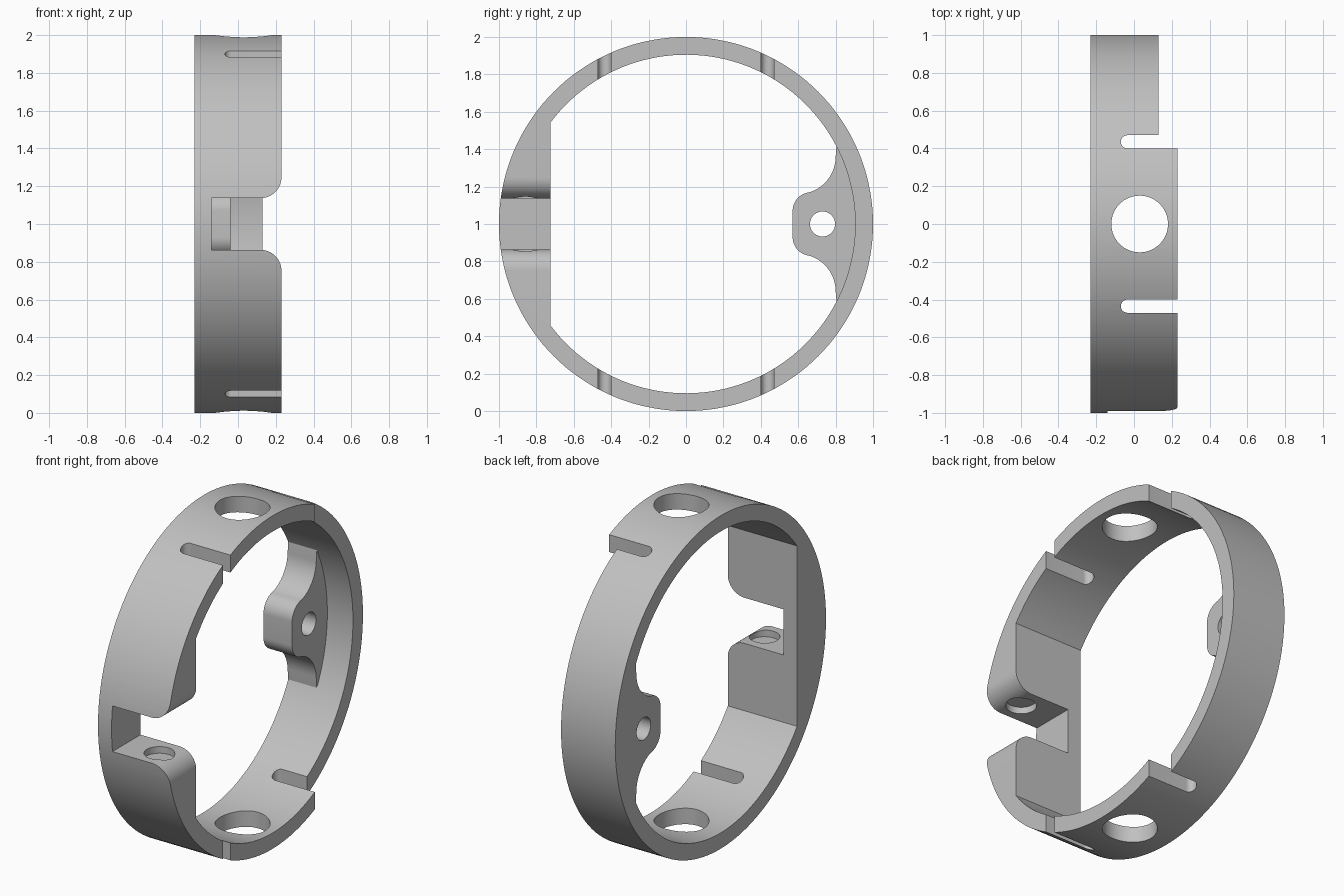
import bpy, bmesh
from math import sin, cos, pi, acos, atan2, radians

if "Cube" in bpy.data.objects:
    bpy.data.objects.remove(bpy.data.objects["Cube"])

grey = bpy.data.materials.new("plain grey")
grey.use_nodes = True
colour = (0.53, 0.53, 0.53, 1)
grey.diffuse_color = colour
grey.node_tree.nodes["Principled BSDF"].inputs["Base Color"].default_value = colour


def arc(cx, cy, r, start, end, n):
    """Points on an arc, both ends included."""
    return [(cx + r * cos(start + (end - start) * i / n),
             cy + r * sin(start + (end - start) * i / n)) for i in range(n + 1)]


def circle(cx, cy, r, n):
    return arc(cx, cy, r, 0, 2 * pi, n)[:-1]


def prism(name, outline, axis, lo, hi):
    """Extrude a flat outline along the x, y or z axis."""
    place = {"x": lambda a, b, d: (d, a, b),
             "y": lambda a, b, d: (a, d, b),
             "z": lambda a, b, d: (a, b, d)}[axis]
    bm = bmesh.new()
    low = [bm.verts.new(place(a, b, lo)) for a, b in outline]
    high = [bm.verts.new(place(a, b, hi)) for a, b in outline]
    bm.faces.new(low)
    bm.faces.new(high)
    n = len(outline)
    for i in range(n):
        j = (i + 1) % n
        bm.faces.new((low[i], low[j], high[j], high[i]))
    bmesh.ops.recalc_face_normals(bm, faces=bm.faces)
    mesh = bpy.data.meshes.new(name)
    bm.to_mesh(mesh)
    bm.free()
    mesh.materials.append(grey)
    obj = bpy.data.objects.new(name, mesh)
    bpy.context.collection.objects.link(obj)
    return obj


def combine(target, tool, operation="DIFFERENCE"):
    """Apply a boolean and discard the tool."""
    tool.hide_render = True
    mod = target.modifiers.new(tool.name, "BOOLEAN")
    mod.operation = operation
    mod.solver = "EXACT"
    mod.object = tool
    bpy.context.view_layer.objects.active = target
    bpy.ops.object.modifier_apply(modifier=mod.name)
    bpy.data.objects.remove(tool)


half = 0.23       # half the ring width
inner = 0.905     # inner radius
mid = 1.0         # height of the ring axis

# Ring with a flat-backed solid segment at the front
ring = prism("clamp_ring", circle(0, mid, 1, 144), "x", -half, half)
reach = acos(-0.725 / inner)
combine(ring, prism("opening", arc(0, mid, inner, -reach, reach, 112), "x", -1, 1))

# Rear screw lug, blended into the inner wall
turn = atan2(0.29, -0.07)
upper = (arc(0.67, 0.07, 0.1, pi, turn, 10)
         + arc(0.60, 0.36, 0.2, turn - pi, 0, 16)[1:]
         + [(0.805, 0.413), (0.86, 0.40)])
lug = ([(y, mid + z) for y, z in upper] + [(0.95, mid)]
       + [(y, mid - z) for y, z in reversed(upper)])
combine(ring, prism("screw_lug", lug, "x", -half, -0.04), "UNION")
combine(ring, prism("screw_hole", circle(0.73, mid, 0.067, 40), "x", -1, 1))

# Front notch with rounded mouth
gap, fillet = 0.137, 0.11
mouth = arc(half - fillet, gap + fillet, fillet, -pi / 2, 0, 14)
side = [(-0.14, gap)] + mouth + [(0.5, gap + fillet)]
notch = [(x, mid + z) for x, z in side] + [(x, mid - z) for x, z in reversed(side)]
combine(ring, prism("front_notch", notch, "y", -1.3, -0.6))

# Shallow round pockets above and below the notch
combine(ring, prism("pocket", circle(0.08, -0.86, 0.084, 48), "z",
                    mid - gap - 0.04, mid + gap + 0.04))

# Large holes through the top and bottom
combine(ring, prism("round_hole", circle(0.03, 0, 0.15, 64), "z", -1, 3))

# Round-ended slots, through top and bottom
for y in (-0.435, 0.435):
    slot = arc(-0.035, y, 0.035, pi / 2, 3 * pi / 2, 14)
    slot += [(0.5, y - 0.035), (0.5, y + 0.035)]
    combine(ring, prism("slot", slot, "z", -1, 3))

# Narrower band at the rear
trim = [(0.13, 0.44), (0.6, 0.44), (0.6, 1.3), (0.13, 1.3)]
combine(ring, prism("rear_trim", trim, "z", -1, 3))

# Smooth the curved walls, keep the machined edges crisp
bpy.ops.object.select_all(action="DESELECT")
ring.select_set(True)
bpy.context.view_layer.objects.active = ring
bpy.ops.object.shade_smooth_by_angle(angle=radians(30))
